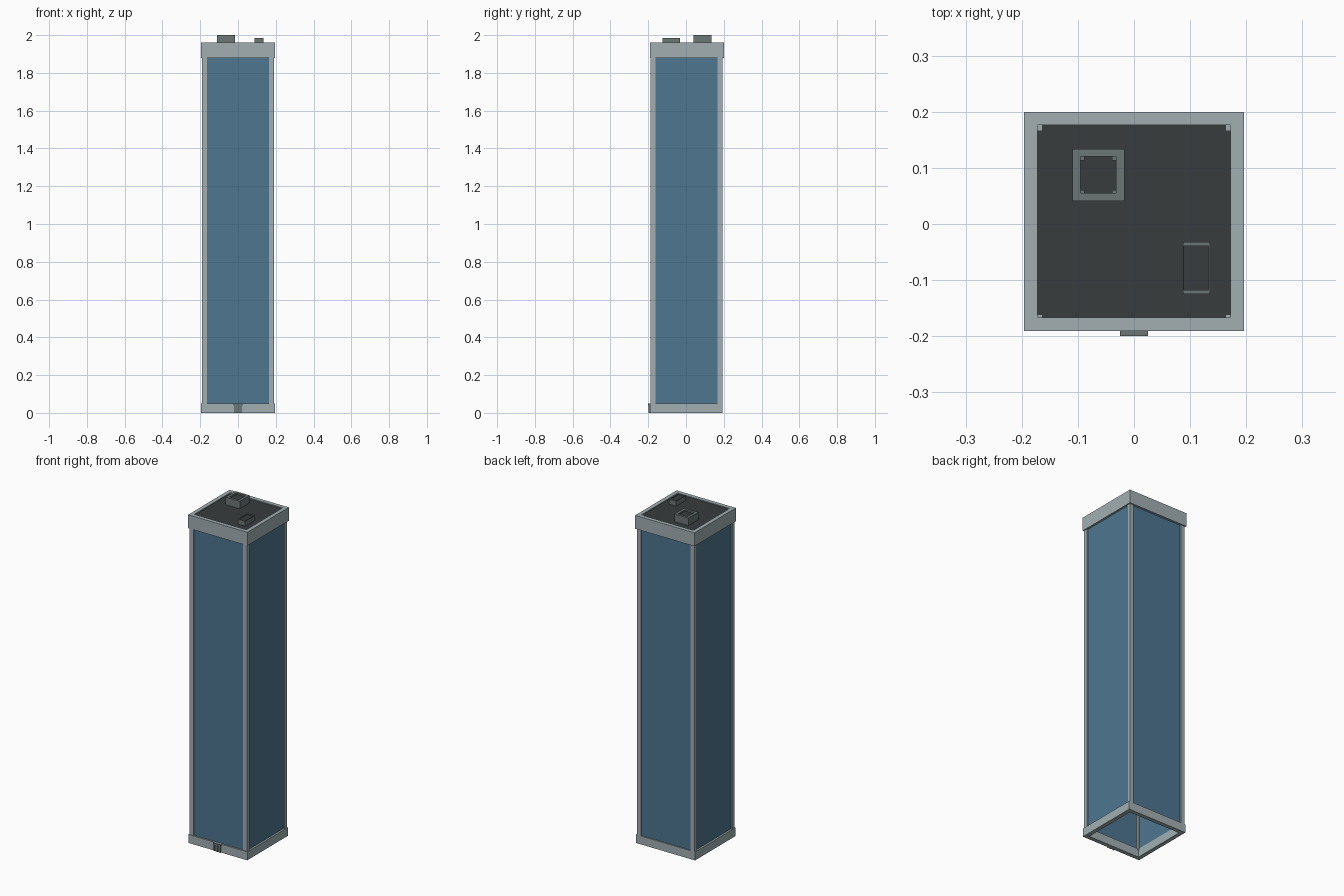
import bpy, bmesh

if "Cube" in bpy.data.objects:
    bpy.data.objects.remove(bpy.data.objects["Cube"])


def mat(name, rgb):
    m = bpy.data.materials.new(name)
    m.diffuse_color = (*rgb, 1)
    m.use_nodes = True
    m.node_tree.nodes["Principled BSDF"].inputs["Base Color"].default_value = m.diffuse_color
    return m


FRAME = mat("pale_grey_frame", (0.36, 0.43, 0.45))
GLASS = mat("blue_glass", (0.075, 0.18, 0.28))
DARK = mat("charcoal_roof", (0.038, 0.046, 0.046))
GREY = mat("mid_grey_metal", (0.15, 0.185, 0.18))


def finish(name, bm, material):
    bmesh.ops.recalc_face_normals(bm, faces=bm.faces)
    me = bpy.data.meshes.new(name)
    bm.to_mesh(me)
    bm.free()
    me.materials.append(material)
    ob = bpy.data.objects.new(name, me)
    bpy.context.collection.objects.link(ob)
    return ob


def box(name, x0, x1, y0, y1, z0, z1, material):
    bm = bmesh.new()
    bmesh.ops.create_cube(bm, size=1)
    for v in bm.verts:
        v.co = (x0 if v.co.x < 0 else x1, y0 if v.co.y < 0 else y1,
                z0 if v.co.z < 0 else z1)
    return finish(name, bm, material)


def ring(name, x0, x1, y0, y1, z0, z1, wx, wy, material):
    """Hollow rectangular band, open at top and bottom."""
    bm = bmesh.new()

    def loop(dx, dy, z):
        return [bm.verts.new(p) for p in (
            (x0 + dx, y0 + dy, z), (x1 - dx, y0 + dy, z),
            (x1 - dx, y1 - dy, z), (x0 + dx, y1 - dy, z))]
    loops = [loop(0, 0, z0), loop(0, 0, z1), loop(wx, wy, z1), loop(wx, wy, z0)]
    for a, b in zip(loops, loops[1:] + loops[:1]):
        for i in range(4):
            j = (i + 1) % 4
            bm.faces.new((a[i], a[j], b[j], b[i]))
    return finish(name, bm, material)


def posts(name, x0, x1, y0, y1, z0, z1, w, material):
    for i, (a, b) in enumerate(((x0, y0), (x1 - w, y0), (x0, y1 - w), (x1 - w, y1 - w))):
        box(f"{name}_{i + 1}", a, a + w, b, b + w, z0, z1, material)


# Base and crown bands
ring("base_band", -0.195, 0.195, -0.191, 0.193, 0, 0.05, 0.024, 0.024, FRAME)
ring("crown_band", -0.196, 0.196, -0.191, 0.2, 1.88, 1.96, 0.024, 0.024, FRAME)

# Corner columns, just showing through the roof
posts("corner_column", -0.19, 0.19, -0.188, 0.193, 0.04, 1.957, 0.026, FRAME)

# Glass walls, set slightly behind the columns
for s, n in ((-1, "left"), (1, "right")):
    box(f"glass_{n}", *sorted((s * 0.175, s * 0.184)), -0.164, 0.169, 0.03, 1.9, GLASS)
box("glass_front", -0.166, 0.166, -0.182, -0.173, 0.03, 1.9, GLASS)
box("glass_back", -0.166, 0.166, 0.178, 0.187, 0.03, 1.9, GLASS)

# Roof deck
box("roof_deck", -0.173, 0.173, -0.168, 0.177, 1.935, 1.955, DARK)

# Large rooftop unit
ring("large_unit_case", -0.11, -0.017, 0.041, 0.134, 1.95, 2.0, 0.015, 0.014, GREY)
box("large_unit_top", -0.097, -0.03, 0.053, 0.122, 1.95, 1.992, DARK)
posts("large_unit_post", -0.095, -0.032, 0.054, 0.12, 1.95, 1.996, 0.007, GREY)

# Small rooftop unit
ring("small_unit_case", 0.087, 0.135, -0.125, -0.032, 1.95, 1.985, 0.002, 0.007, GREY)
box("small_unit_top", 0.088, 0.134, -0.119, -0.038, 1.95, 1.98, DARK)

# Entrance porch
box("entrance_canopy", -0.025, 0.025, -0.2, -0.19, 0.04, 0.05, GREY)
box("entrance_door", -0.021, 0.021, -0.194, -0.19, 0, 0.041, GREY)
for i, x in enumerate((-0.022, -0.003, 0.016)):
    box(f"entrance_jamb_{i + 1}", x, x + 0.006, -0.198, -0.19, 0, 0.041, GREY)
